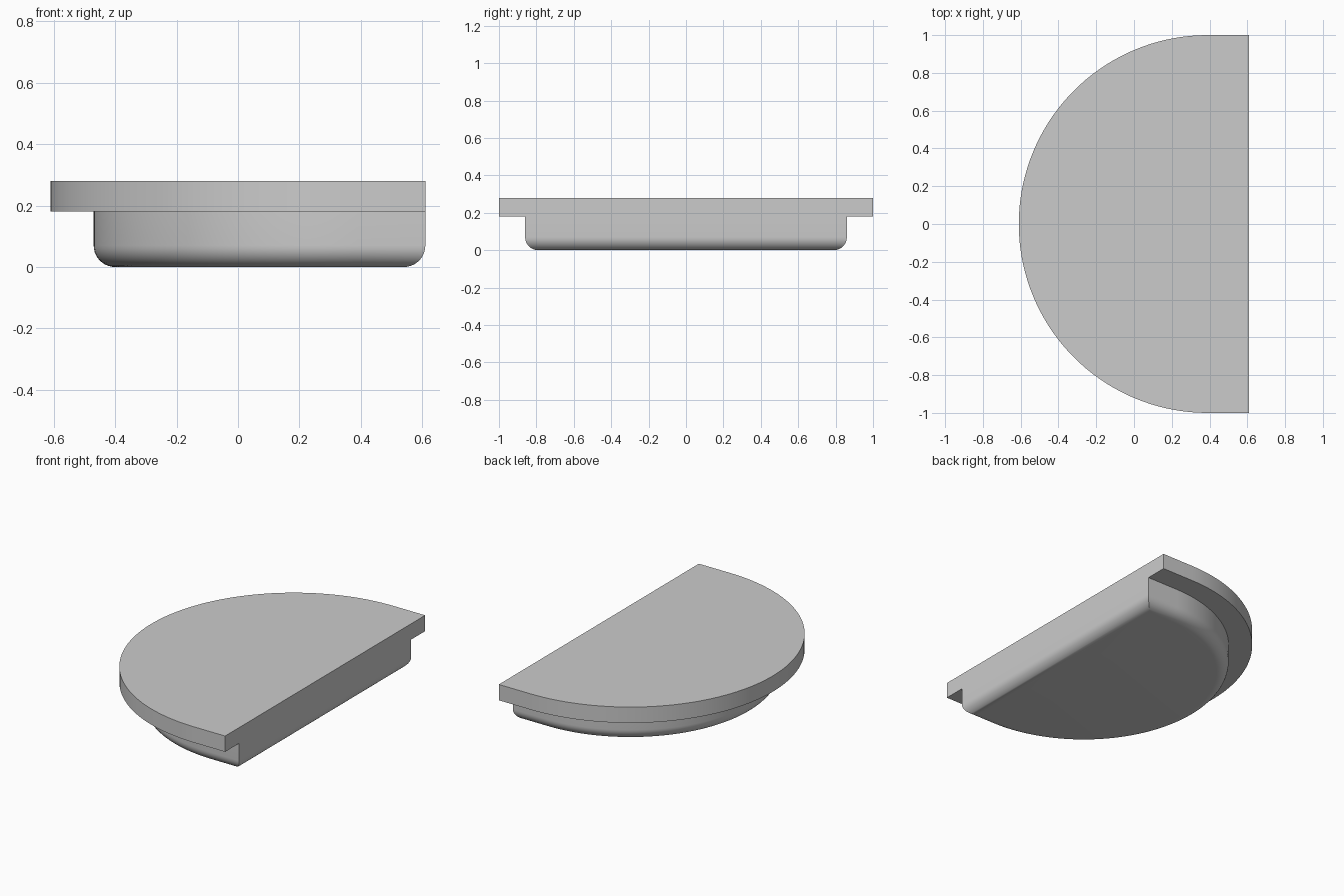
import bpy
import bmesh
from math import sin, cos, pi, radians

cube = bpy.data.objects.get("Cube")
if cube:
    bpy.data.objects.remove(cube, do_unlink=True)

CENTRE_X, FLAT_X = 0.39, 0.61
SEGMENTS = 72

grey = bpy.data.materials.new("plain grey")
grey.use_nodes = True
grey.diffuse_color = (0.6, 0.6, 0.6, 1)
grey.node_tree.nodes["Principled BSDF"].inputs["Base Color"].default_value = (0.6, 0.6, 0.6, 1)


def outline(radius, inset, z):
    """D-shaped outline: half circle on -x, short straight sides, flat wall on +x."""
    r, flat = radius - inset, FLAT_X - inset
    arc = [pi / 2 + pi * i / SEGMENTS for i in range(SEGMENTS + 1)]
    points = [(CENTRE_X + r * cos(a), r * sin(a), z) for a in arc]
    return points + [(flat, -r, z), (flat, r, z)]


def loft(name, sections, cap_top):
    """Skin a stack of outlines, listed from bottom to top."""
    bm = bmesh.new()
    rings = [[bm.verts.new(p) for p in outline(*s)] for s in sections]
    for low, high in zip(rings, rings[1:]):
        for i in range(len(low)):
            j = (i + 1) % len(low)
            bm.faces.new((low[i], low[j], high[j], high[i]))
    bm.faces.new(rings[0][::-1])
    if cap_top:
        bm.faces.new(rings[-1])
    mesh = bpy.data.meshes.new(name)
    bm.to_mesh(mesh)
    bm.free()
    mesh.materials.append(grey)
    obj = bpy.data.objects.new(name, mesh)
    bpy.context.collection.objects.link(obj)
    bpy.ops.object.select_all(action="DESELECT")
    obj.select_set(True)
    bpy.context.view_layer.objects.active = obj
    bpy.ops.object.shade_smooth_by_angle(angle=radians(30))


# Flat top plate with its overhanging rim
loft("top_plate", [(1, 0, 0.18), (1, 0, 0.28)], True)

# Lower body with a rounded bottom edge, open where it meets the plate
FILLET, STEPS = 0.07, 10
angles = [pi / 2 * i / STEPS for i in range(STEPS + 1)]
body = [(0.86, FILLET * (1 - sin(a)), FILLET * (1 - cos(a))) for a in angles]
loft("lower_body", body + [(0.86, 0, 0.18)], False)
